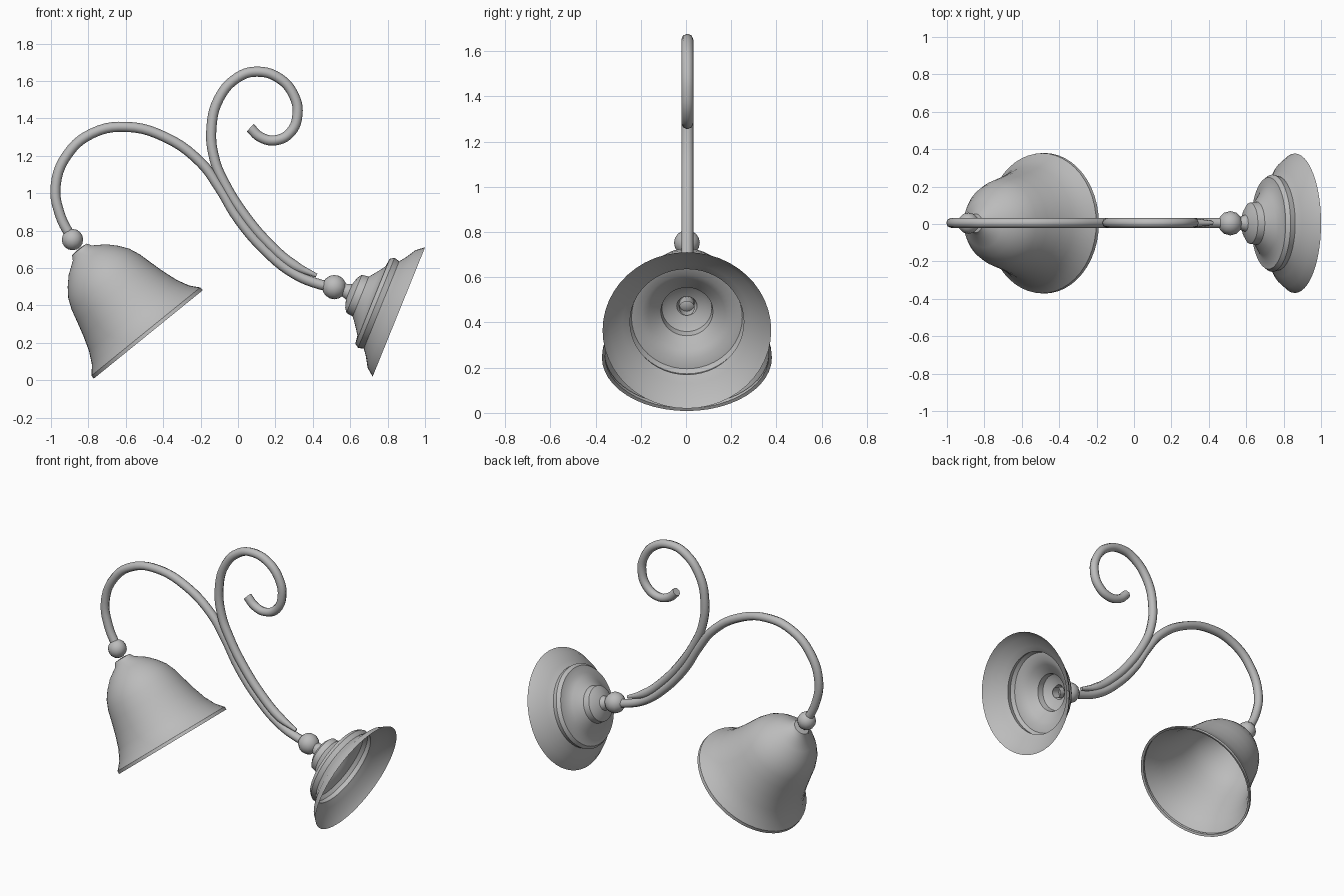
import bpy, math
from mathutils import Vector

if "Cube" in bpy.data.objects:
    bpy.data.objects.remove(bpy.data.objects["Cube"], do_unlink=True)

grey = bpy.data.materials.new("plain grey")
grey.use_nodes = True
grey.diffuse_color = (0.5, 0.5, 0.5, 1)
grey.node_tree.nodes["Principled BSDF"].inputs["Base Color"].default_value = (0.5, 0.5, 0.5, 1)


def finish(obj, name, angle=35):
    obj.name = name
    obj.data.materials.clear()
    obj.data.materials.append(grey)
    bpy.ops.object.select_all(action="DESELECT")
    obj.select_set(True)
    bpy.context.view_layer.objects.active = obj
    bpy.ops.object.shade_smooth_by_angle(angle=math.radians(angle))
    return obj


def lathe(name, profile, centre, axis, sides=48):
    """Open shell: (radius, height) pairs turned around the axis."""
    verts, faces = [], []
    for r, h in profile:
        for i in range(sides):
            a = math.tau * i / sides
            verts.append((r * math.cos(a), r * math.sin(a), h))
    for k in range(len(profile) - 1):
        for i in range(sides):
            j = (i + 1) % sides
            faces.append((k * sides + j, k * sides + i,
                          (k + 1) * sides + i, (k + 1) * sides + j))
    mesh = bpy.data.meshes.new(name)
    mesh.from_pydata(verts, [], faces)
    obj = bpy.data.objects.new(name, mesh)
    bpy.context.collection.objects.link(obj)
    obj.location = centre
    obj.rotation_euler = Vector(axis).to_track_quat("Z", "Y").to_euler()
    return finish(obj, name)


def tube(name, path, radius, taper_first=1.0):
    """Round bar along a smooth path in the x-z plane."""
    curve = bpy.data.curves.new(name, "CURVE")
    curve.dimensions = "3D"
    curve.bevel_depth = radius
    curve.bevel_resolution = 2
    curve.resolution_u = 5
    curve.use_fill_caps = True
    spline = curve.splines.new("BEZIER")
    spline.bezier_points.add(len(path) - 1)
    for point, (x, z) in zip(spline.bezier_points, path):
        point.co = (x, 0.006, z)
        point.handle_left_type = point.handle_right_type = "AUTO"
    spline.bezier_points[0].radius = taper_first
    obj = bpy.data.objects.new(name, curve)
    bpy.context.collection.objects.link(obj)
    bpy.ops.object.select_all(action="DESELECT")
    obj.select_set(True)
    bpy.context.view_layer.objects.active = obj
    bpy.ops.object.convert(target="MESH")
    return finish(bpy.context.object, name, 50)


def ball(name, x, z, radius):
    bpy.ops.mesh.primitive_uv_sphere_add(segments=12, ring_count=8, radius=radius,
                                         location=(x, 0.004, z))
    return finish(bpy.context.object, name, 50)


# Bell shade with a thin folded lip
lathe("bell_shade",
      [(0.001, 0.59), (0.05, 0.585), (0.065, 0.56), (0.13, 0.515), (0.175, 0.468),
       (0.21, 0.42), (0.235, 0.36), (0.253, 0.29), (0.275, 0.21), (0.302, 0.13),
       (0.335, 0.065), (0.374, 0.02), (0.376, 0.0), (0.362, 0.005), (0.362, 0.02)],
      (-0.48, 0.004, 0.245), (-0.629, 0, 0.776))

# Stepped wall rose, open at the back
lathe("wall_rose",
      [(0.03, 0.33), (0.045, 0.287), (0.085, 0.275), (0.11, 0.258), (0.115, 0.22),
       (0.14, 0.2), (0.17, 0.178), (0.2, 0.158), (0.245, 0.152), (0.26, 0.13),
       (0.252, 0.1), (0.285, 0.075), (0.34, 0.042), (0.373, 0.0)],
      (0.86, 0.004, 0.365), (-0.927, 0, 0.376))

# Neck joining the rose to its ball
lathe("rose_neck", [(0.034, 0.0), (0.034, 0.1), (0.001, 0.1)],
      (0.615, 0.004, 0.462), (-0.927, 0, 0.376), 16)

ball("rose_ball", 0.515, 0.498, 0.065)
ball("shade_ball", -0.885, 0.752, 0.057)

# Main arm from the rose to the shade
tube("main_arm",
     [(0.5, 0.5), (0.43, 0.515), (0.3, 0.57), (0.15, 0.69), (0.0, 0.865),
      (-0.1, 1.03), (-0.2, 1.165), (-0.39, 1.3), (-0.6, 1.355), (-0.78, 1.32),
      (-0.91, 1.21), (-0.975, 1.04), (-0.95, 0.88), (-0.885, 0.752)], 0.027)

# Scroll bar lying on the arm and curling above it
tube("scroll_arm",
     [(0.42, 0.56), (0.3, 0.615), (0.17, 0.725), (0.03, 0.89), (-0.07, 1.05),
      (-0.125, 1.18), (-0.142, 1.35), (-0.1, 1.51), (0.0, 1.62), (0.1, 1.65),
      (0.22, 1.615), (0.3, 1.52), (0.318, 1.42), (0.28, 1.325), (0.2, 1.283),
      (0.12, 1.3), (0.065, 1.35)], 0.027, 0.4)
